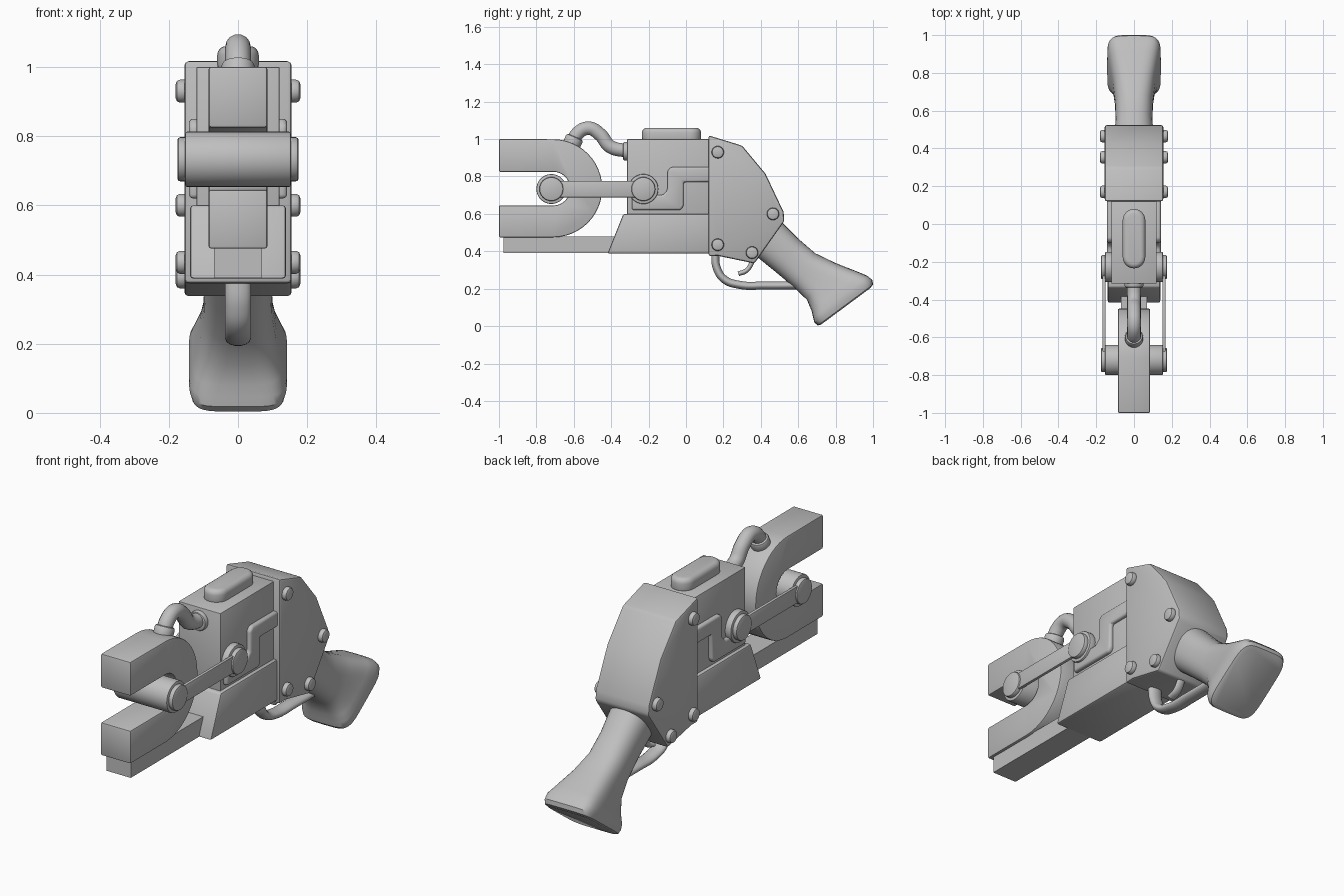
import bpy, bmesh, math
from mathutils import Vector

cube = bpy.data.objects.get("Cube")
if cube:
    bpy.data.objects.remove(cube)

GREY = (0.52, 0.52, 0.52, 1)
metal = bpy.data.materials.new("plain_grey")
metal.use_nodes = True
metal.diffuse_color = GREY
metal.node_tree.nodes["Principled BSDF"].inputs["Base Color"].default_value = GREY


def finish(obj, bevel=0, segments=2):
    """Apply bevel, material and shading."""
    obj.data.materials.append(metal)
    if bevel:
        mod = obj.modifiers.new("bevel", "BEVEL")
        mod.width, mod.segments = bevel, segments
        mod.limit_method, mod.angle_limit = "ANGLE", math.radians(32)
    bpy.ops.object.select_all(action="DESELECT")
    obj.select_set(True)
    bpy.context.view_layer.objects.active = obj
    bpy.ops.object.convert(target="MESH")
    bpy.ops.object.shade_smooth_by_angle(angle=math.radians(35))
    return obj


def link(name, data):
    obj = bpy.data.objects.new(name, data)
    bpy.context.collection.objects.link(obj)
    return obj


def loft(name, rings, bevel=0, segments=2):
    """Skin closed rings of points and cap both ends."""
    bm = bmesh.new()
    rows = [[bm.verts.new(p) for p in ring] for ring in rings]
    n = len(rows[0])
    for a, b in zip(rows, rows[1:]):
        for i in range(n):
            bm.faces.new((a[i], a[(i + 1) % n], b[(i + 1) % n], b[i]))
    bm.faces.new(rows[0])
    bm.faces.new(rows[-1])
    bmesh.ops.recalc_face_normals(bm, faces=bm.faces)
    mesh = bpy.data.meshes.new(name)
    bm.to_mesh(mesh)
    bm.free()
    return finish(link(name, mesh), bevel, segments)


def prism(name, pts, lo, hi, bevel=0, segments=2, axis="x"):
    """Extrude a (y, z) profile along x, or an (x, y) profile along z."""
    if axis == "x":
        rings = [[(t, a, b) for a, b in pts] for t in (lo, hi)]
    else:
        rings = [[(a, b, t) for a, b in pts] for t in (lo, hi)]
    return loft(name, rings, bevel, segments)


def arc(cy, cz, r, start, end, steps):
    angles = [math.radians(start + (end - start) * i / steps) for i in range(steps + 1)]
    return [(cy + r * math.cos(a), cz + r * math.sin(a)) for a in angles]


def box(y0, y1, z0, z1):
    return [(y0, z0), (y1, z0), (y1, z1), (y0, z1)]


def disc(name, y, z, r, lo, hi, bevel=0.0):
    return prism(name, arc(y, z, r, 0, 348.75, 31), lo, hi, bevel)


def tube(name, pts, r, wide=1):
    """Round tube along a (y, z) path, widened sideways by a factor."""
    data = bpy.data.curves.new(name, "CURVE")
    data.dimensions = "3D"
    data.bevel_depth, data.bevel_resolution = r, 5
    data.use_fill_caps = True
    spline = data.splines.new("BEZIER")
    spline.bezier_points.add(len(pts) - 1)
    for bp, (y, z) in zip(spline.bezier_points, pts):
        bp.co = (0, y, z)
        bp.handle_left_type = bp.handle_right_type = "AUTO"
    obj = link(name, data)
    obj.scale.x = wide
    return finish(obj)


def collar(name, y, z, direction, r, depth):
    bpy.ops.mesh.primitive_cylinder_add(vertices=32, radius=r, depth=depth, location=(0, y, z))
    obj = bpy.context.object
    obj.name = name
    obj.rotation_euler = Vector((0, *direction)).to_track_quat("Z", "Y").to_euler()
    return finish(obj, 0.012)


# Horseshoe magnet and the rail below it
magnet = ([(-1, 0.475)] + arc(-0.71, 0.737, 0.262, -90, 90, 24) + [(-1, 1.0), (-1, 0.825)]
          + arc(-0.71, 0.735, 0.09, 90, -90, 16) + [(-1, 0.645)])
prism("horseshoe_magnet", magnet, -0.085, 0.085, 0.007)
prism("lower_rail", box(-0.975, -0.3, 0.39, 0.48), -0.07, 0.07)

# Receiver body
prism("main_body", box(-0.315, 0.14, 0.5, 1.0), -0.12, 0.12, 0.004)
prism("lower_body", [(-0.42, 0.388), (0.14, 0.388), (0.14, 0.6), (-0.335, 0.6)], -0.139, 0.139, 0.01)
pill = arc(0, 0.02, 0.06, 0, 180, 12) + arc(0, -0.175, 0.06, 180, 360, 12)
prism("top_pill", pill, 0.98, 1.06, 0.025, 4, "z")

# Rear housing
housing = [(0.12, 0.374), (0.17, 0.376), (0.366, 0.335), (0.525, 0.56), (0.522, 0.61),
           (0.425, 0.815), (0.3, 0.965), (0.12, 1.02)]
prism("rear_housing", housing, -0.155, 0.155, 0.012)

# Axle through the magnet
disc("axle", -0.72, 0.733, 0.08, -0.153, 0.153, 0.006)

# Side fittings, repeated on both sides
step_plate = [(-0.29, 0.62), (-0.03, 0.62), (-0.013, 0.64), (-0.013, 0.77), (0.13, 0.77),
              (0.13, 0.85), (-0.08, 0.85), (-0.1, 0.83), (-0.1, 0.725), (-0.125, 0.7), (-0.29, 0.7)]
bolts = [(0.17, 0.93), (0.465, 0.6), (0.17, 0.435), (0.353, 0.393)]
for side, label in ((1, "left"), (-1, "right")):
    prism(label + "_step_plate", step_plate, side * 0.11, side * 0.142, 0.012, 3)
    disc(label + "_pivot_boss", -0.228, 0.733, 0.08, side * 0.11, side * 0.153, 0.006)
    prism(label + "_link_arm", box(-0.72, -0.228, 0.689, 0.777), side * 0.15, side * 0.167, 0.004)
    for y, part in ((-0.72, "front"), (-0.228, "rear")):
        disc(f"{label}_{part}_arm_cap", y, 0.733, 0.064, side * 0.14, side * 0.175, 0.008)
    for i, (y, z) in enumerate(bolts):
        disc(f"{label}_bolt_{i + 1}", y, z, 0.033, side * 0.14, side * 0.18, 0.012)

# Hose from the magnet to the body
tube("hose", [(-0.615, 0.96), (-0.58, 1.03), (-0.52, 1.058), (-0.46, 1.025), (-0.405, 0.96), (-0.3, 0.935)], 0.037)
collar("hose_front_collar", -0.605, 0.985, (0.4, 0.9), 0.048, 0.06)
collar("hose_rear_collar", -0.318, 0.935, (1, 0), 0.05, 0.04)

# Trigger and its guard
tube("trigger_guard", [(0.155, 0.4), (0.165, 0.31), (0.205, 0.25), (0.29, 0.22), (0.42, 0.217), (0.62, 0.218)], 0.022, 1.7)
tube("trigger", [(0.36, 0.37), (0.345, 0.325), (0.32, 0.295), (0.28, 0.28)], 0.013, 1.7)

# Flared grip: upper point, lower point, half width, squareness
sections = [
    ((0.42, 0.64), (0.28, 0.46), 0.105, 2.4), ((0.518, 0.55), (0.38, 0.37), 0.105, 2.4),
    ((0.6, 0.468), (0.485, 0.285), 0.098, 2.4), ((0.69, 0.39), (0.58, 0.205), 0.1, 2.6),
    ((0.8, 0.337), (0.647, 0.14), 0.112, 3.2), ((0.92, 0.29), (0.672, 0.08), 0.132, 4.2),
    ((0.972, 0.268), (0.68, 0.045), 0.142, 5), ((0.997, 0.245), (0.687, 0.018), 0.142, 5),
    ((1.0, 0.222), (0.705, 0.004), 0.137, 5), ((0.985, 0.203), (0.722, 0.008), 0.125, 5)]
rings = []
for up, low, width, power in sections:
    mid = (Vector(up) + Vector(low)) / 2
    half = (Vector(up) - Vector(low)) / 2
    ring = []
    for i in range(40):
        a = math.tau * i / 40
        c, s = math.cos(a), math.sin(a)
        u = math.copysign(abs(c) ** (2 / power), c)
        v = math.copysign(abs(s) ** (2 / power), s)
        ring.append((width * u, *(mid + half * v)))
    rings.append(ring)
loft("grip", rings)
